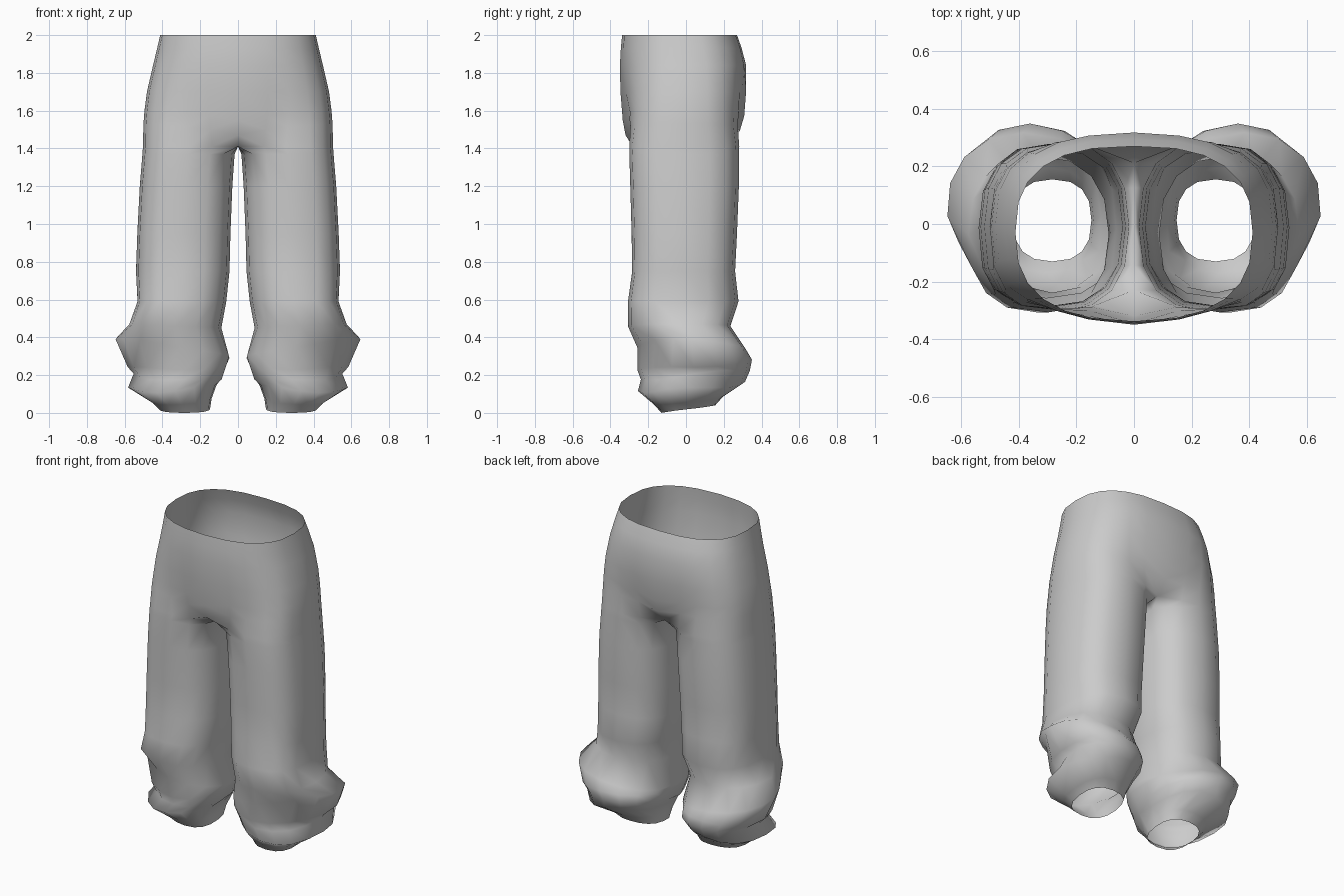
import bpy, bmesh, math

if "Cube" in bpy.data.objects:
    bpy.data.objects.remove(bpy.data.objects["Cube"])

N_OUT, N_IN = 11, 5          # outer and inner-thigh points of a leg ring
STEP = 2 * math.pi / (N_OUT + N_IN)
LEG = (2.9, 2.5, 2.5)        # squareness: front outer, back outer, inner side


def power(v, n):
    return math.copysign(abs(v) ** (2 / n), v)


def leg_ring(bm, z, xi, xo, yf, yb, tilt_x=0, tilt_y=0, crumple=0, phase=0,
             square=LEG, shear=0):
    """Closed rounded-square loop, tilted, sheared and crumpled for the folds."""
    cx, hx, cy, hy = (xi + xo) / 2, (xo - xi) / 2, (yf + yb) / 2, (yb - yf) / 2
    pts = []
    for k in range(N_OUT + N_IN):
        a = (k - (N_OUT - 1) / 2) * STEP
        w = crumple * math.sin(3 * a + phase)
        c, s = math.cos(a), math.sin(a)
        n = square[2] if c < -0.01 else square[0] if s < 0 else square[1]
        pts.append(bm.verts.new((cx + hx * power(c, n) * (1 + w) + shear * s,
                                 cy + hy * power(s, n) * (1 + w),
                                 max(0, z + tilt_x * c + tilt_y * s + 0.5 * w))))
    return pts


def hip_ring(bm, thigh, z, xo, yf, yb, drop, peak, blend, n=2.6):
    """Half loop from centre front to centre back, blending into the thigh."""
    mid, half = (yf + yb) / 2, (yb - yf) / 2
    pts = []
    for k in range(N_OUT + 2):
        a = -math.pi / 2 + math.pi * k / (N_OUT + 1)
        edge = k in (0, N_OUT + 1)
        x = 0 if edge else xo * power(math.cos(a), n)
        near = max(0, 1 - x / xo)            # 1 on the centre line
        y = mid + half * power(math.sin(a), n)
        if a < 0:                            # belly point at the front
            y -= peak * near
        if not edge:
            t = thigh[k - 1].co
            x += (t.x - x) * blend
            y += (t.y - y) * blend
        zz = z - drop * near ** 1.5 * (1 if a < 0 else 0.6)
        pts.append(bm.verts.new((x, y, zz)))
    return pts


def bridge(bm, a, b, closed):
    m = len(a)
    for i in range(m if closed else m - 1):
        j = (i + 1) % m
        bm.faces.new((a[i], b[i], b[j], a[j]))


bm = bmesh.new()

# Straight leg: z, inner x, outer x, front y, back y
legs = [leg_ring(bm, *r) for r in [
    (1.41, 0.00, 0.503, -0.30, 0.282),
    (1.37, 0.018, 0.506, -0.30, 0.28),
    (1.20, 0.030, 0.520, -0.295, 0.28),
    (0.95, 0.040, 0.533, -0.288, 0.27),
    (0.75, 0.045, 0.540, -0.285, 0.26),
    (0.59, 0.062, 0.532, -0.307, 0.278)]]

# Bunched cuff: the same, then tilts, crumple, phase, squareness, shear
legs += [leg_ring(bm, *r) for r in [
    (0.46, 0.088, 0.575, -0.308, 0.235, 0.01, 0.0, 0.0, 0, (2.4, 2.4, 2.4), 0.0),
    (0.34, 0.045, 0.648, -0.26, 0.315, 0.05, -0.01, 0.01, 3.0, (1.7, 2.1, 2.2), 0.04),
    (0.255, 0.058, 0.585, -0.262, 0.345, -0.01, 0.02, 0.015, 3.6, (2.0, 2.2, 2.2), 0.04),
    (0.20, 0.080, 0.550, -0.235, 0.342, 0.005, 0.03, 0.015, 0.5, (2.2, 2.2, 2.3), 0.03),
    (0.14, 0.110, 0.578, -0.257, 0.31, -0.015, 0.02, 0.02, 2.0, (2.2, 2.1, 2.3), 0.01),
    (0.065, 0.14, 0.455, -0.17, 0.195, -0.01, 0.02, 0.0, 0, (2.5, 2.5, 2.5), 0.0),
    (0.02, 0.148, 0.42, -0.13, 0.155, 0.0, 0.02, 0, 0, (2.5, 2.5, 2.5), 0.0)]]
for a, b in zip(legs, legs[1:]):
    bridge(bm, a, b, True)

# Waist and seat: z, half width, front y, back y, centre drop, belly, blend
top = legs[0]
hips = [hip_ring(bm, top, *r) for r in [
    (2.00, 0.412, -0.328, 0.27, 0, 0.010, 0),
    (1.93, 0.428, -0.330, 0.295, 0, 0.015, 0),
    (1.84, 0.447, -0.330, 0.318, 0, 0.02, 0.05),
    (1.70, 0.475, -0.325, 0.318, 0, 0.022, 0.25),
    (1.60, 0.487, -0.315, 0.308, 0.05, 0.02, 0.5),
    (1.53, 0.495, -0.305, 0.285, 0.06, 0.015, 0.72)]]
for a, b in zip(hips, hips[1:]):
    bridge(bm, a, b, False)

# Crotch: inner thigh points meet on the centre line
for v in top[N_OUT:]:
    v.co.x = 0
bridge(bm, hips[-1], [top[-1]] + top[:N_OUT] + [top[N_OUT]], False)

bmesh.ops.recalc_face_normals(bm, faces=bm.faces)
side = min(bm.faces, key=lambda f: (f.calc_center_median() - hips[3][6].co).length)
if side.normal.x < 0:
    bmesh.ops.reverse_faces(bm, faces=bm.faces)
for f in bm.faces:
    f.smooth = True

mesh = bpy.data.meshes.new("trousers")
bm.to_mesh(mesh)
bm.free()
trousers = bpy.data.objects.new("trousers", mesh)
bpy.context.collection.objects.link(trousers)

# Second leg
mirror = trousers.modifiers.new("other_half", "MIRROR")
mirror.merge_threshold = 0.0005

cloth = bpy.data.materials.new("light grey cloth")
cloth.diffuse_color = (0.6, 0.6, 0.6, 1)
cloth.use_nodes = True
cloth.node_tree.nodes["Principled BSDF"].inputs["Base Color"].default_value = cloth.diffuse_color
mesh.materials.append(cloth)
